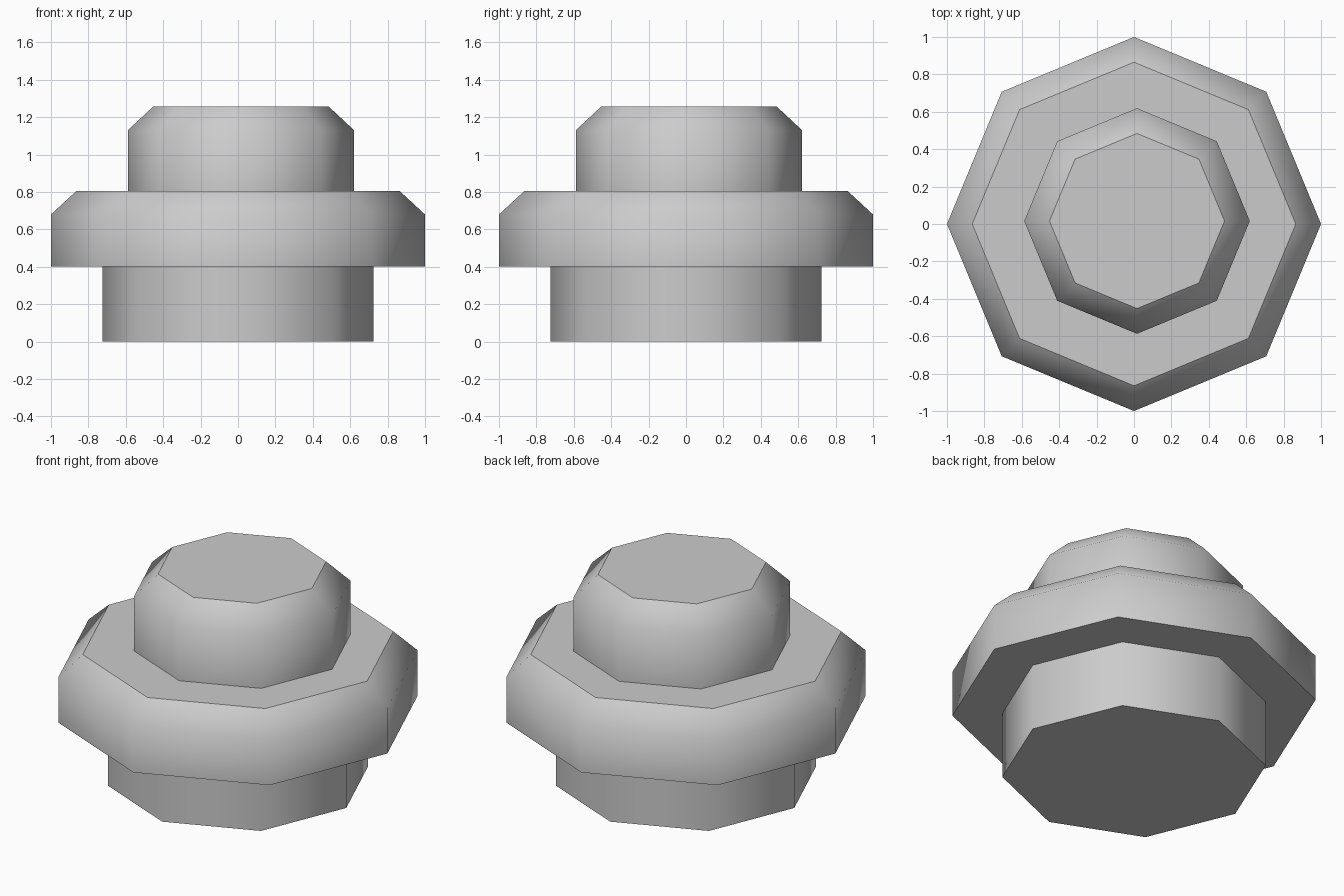
import bpy, bmesh
from math import cos, sin, pi

if "Cube" in bpy.data.objects:
    bpy.data.objects.remove(bpy.data.objects["Cube"])

SIDES = 8


def octagon_part(name, profile, centre=(0, 0)):
    """Stack octagonal rings from (radius, z) pairs and close both ends."""
    bm = bmesh.new()
    rings = []
    for r, z in profile:
        rings.append([bm.verts.new((centre[0] + r * cos(2 * pi * i / SIDES),
                                    centre[1] + r * sin(2 * pi * i / SIDES), z))
                      for i in range(SIDES)])
    for low, high in zip(rings, rings[1:]):
        for i in range(SIDES):
            j = (i + 1) % SIDES
            bm.faces.new((low[i], low[j], high[j], high[i])).smooth = True
    # flat caps with crisp rims
    for cap in (bm.faces.new(rings[0][::-1]), bm.faces.new(rings[-1])):
        for edge in cap.edges:
            edge.smooth = False
    mesh = bpy.data.meshes.new(name)
    bm.to_mesh(mesh)
    bm.free()
    obj = bpy.data.objects.new(name, mesh)
    bpy.context.collection.objects.link(obj)
    return obj


# straight foot
octagon_part("base", [(0.725, 0), (0.725, 0.403)])
# wide chamfered collar
octagon_part("collar", [(1.0, 0.403), (1.0, 0.68), (0.865, 0.805)])
# slightly off-centre chamfered button
octagon_part("button", [(0.603, 0.805), (0.603, 1.132), (0.468, 1.258)], (0.016, 0.016))
